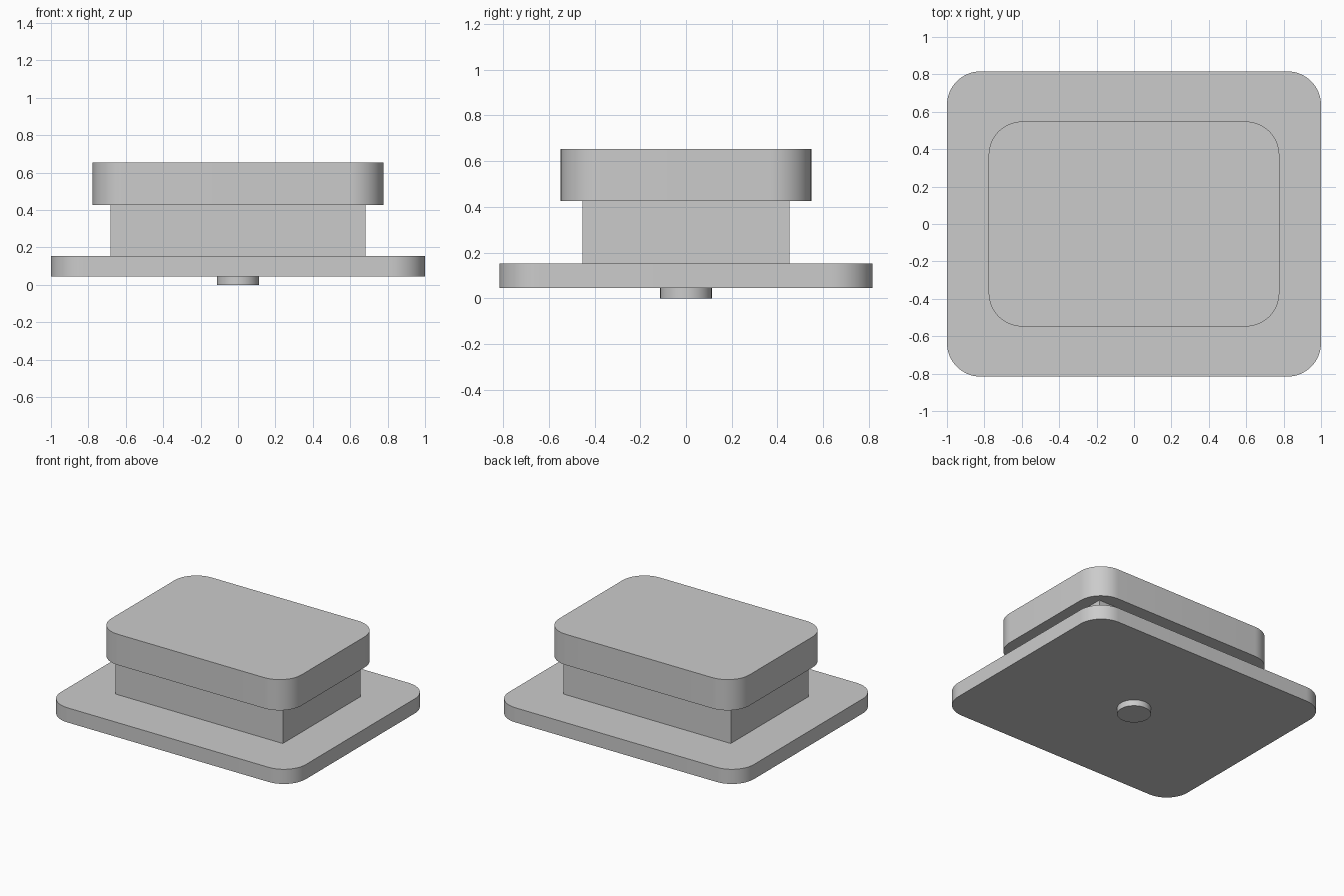
import bpy
import bmesh
import math

if "Cube" in bpy.data.objects:
    bpy.data.objects.remove(bpy.data.objects["Cube"])

grey = bpy.data.materials.new("plain grey")
grey.diffuse_color = (0.6, 0.6, 0.6, 1)
grey.use_nodes = True
grey.node_tree.nodes["Principled BSDF"].inputs["Base Color"].default_value = grey.diffuse_color


def rounded_outline(hx, hy, r, steps=16):
    """Counter-clockwise rectangle outline with corners of radius r."""
    if r == 0:
        return [(hx, hy), (-hx, hy), (-hx, -hy), (hx, -hy)]
    points = []
    for i, (sx, sy) in enumerate([(1, 1), (-1, 1), (-1, -1), (1, -1)]):
        for k in range(steps + 1):
            a = math.pi / 2 * (i + k / steps)
            points.append((sx * (hx - r) + r * math.cos(a),
                           sy * (hy - r) + r * math.sin(a)))
    return points


def prism(name, outline, z0, z1):
    """Extrude an outline from z0 to z1 with smooth rounded sides."""
    bm = bmesh.new()
    face = bm.faces.new([bm.verts.new((x, y, z0)) for x, y in outline])
    top = bmesh.ops.extrude_face_region(bm, geom=[face])["geom"]
    verts = [v for v in top if isinstance(v, bmesh.types.BMVert)]
    bmesh.ops.translate(bm, verts=verts, vec=(0, 0, z1 - z0))
    bmesh.ops.recalc_face_normals(bm, faces=bm.faces)
    mesh = bpy.data.meshes.new(name)
    bm.to_mesh(mesh)
    bm.free()
    mesh.materials.append(grey)
    obj = bpy.data.objects.new(name, mesh)
    bpy.context.collection.objects.link(obj)
    bpy.ops.object.select_all(action='DESELECT')
    obj.select_set(True)
    bpy.context.view_layer.objects.active = obj
    bpy.ops.object.shade_smooth_by_angle(angle=math.radians(30))


# Round peg under the base
peg = [(0.113 * math.cos(a), 0.113 * math.sin(a))
       for a in (math.tau * i / 64 for i in range(64))]
prism("bottom_peg", peg, 0, 0.045)

# Wide base plate, square-cornered block, rounded cap
prism("base_plate", rounded_outline(1.0, 0.816, 0.18), 0.045, 0.153)
prism("middle_block", rounded_outline(0.683, 0.453, 0), 0.153, 0.426)
prism("top_cap", rounded_outline(0.777, 0.548, 0.18), 0.426, 0.653)
